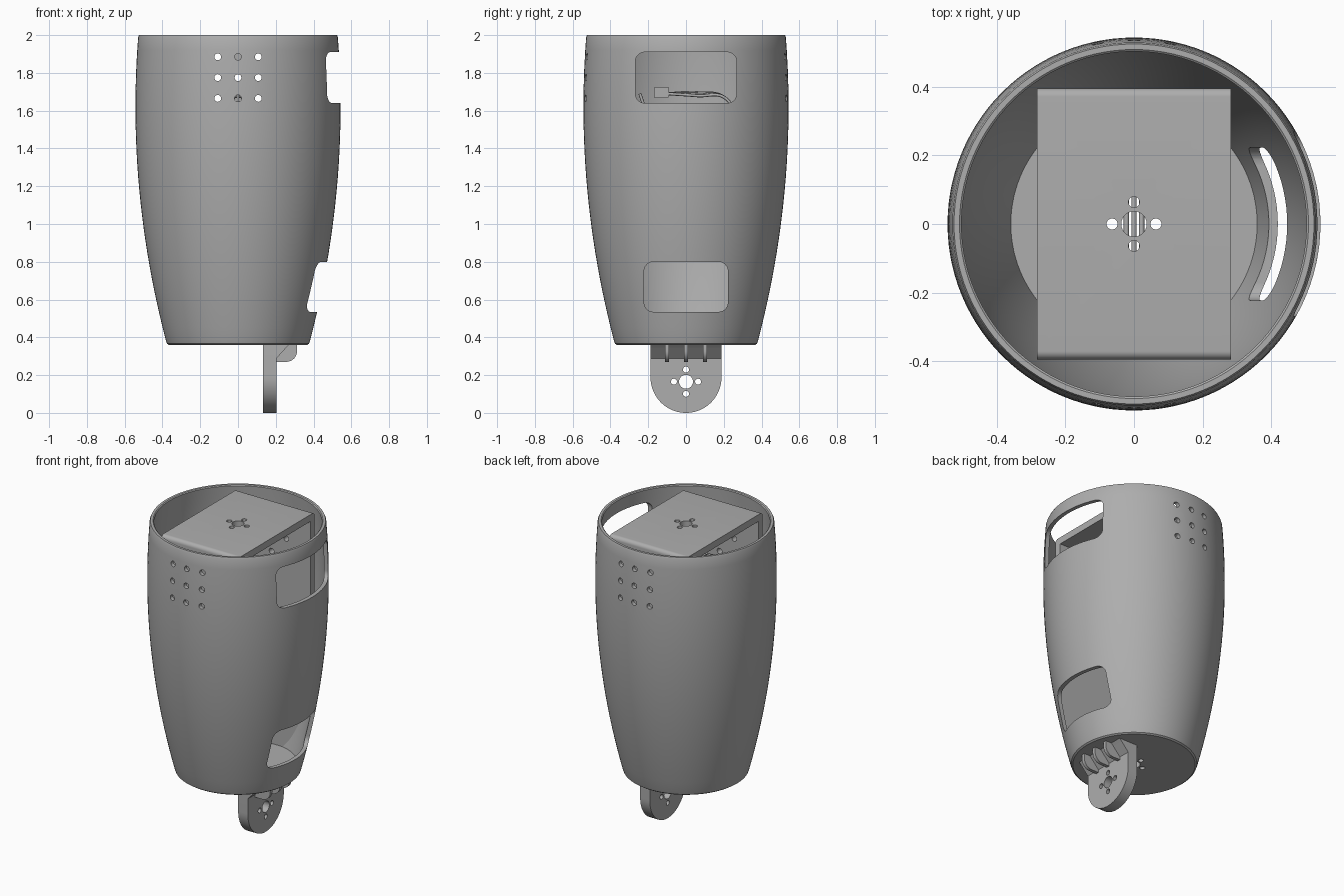
import bpy, bmesh, math
from mathutils import Vector

cube = bpy.data.objects.get("Cube")
if cube:
    bpy.data.objects.remove(cube, do_unlink=True)

grey = bpy.data.materials.new("plain_grey")
grey.use_nodes = True
COLOUR = (0.42, 0.42, 0.42, 1)
grey.diffuse_color = COLOUR
grey.node_tree.nodes["Principled BSDF"].inputs["Base Color"].default_value = COLOUR


def finish(name, bm):
    bmesh.ops.recalc_face_normals(bm, faces=bm.faces)
    mesh = bpy.data.meshes.new(name)
    bm.to_mesh(mesh)
    bm.free()
    obj = bpy.data.objects.new(name, mesh)
    bpy.context.collection.objects.link(obj)
    mesh.materials.append(grey)
    return obj


def prism(name, outline, axis, lo, hi):
    """Extrude a 2D outline along x, y or z."""
    place = {"x": lambda a, b: (lo, a, b),
             "y": lambda a, b: (a, lo, b),
             "z": lambda a, b: (a, b, lo)}[axis]
    bm = bmesh.new()
    face = bm.faces.new([bm.verts.new(place(a, b)) for a, b in outline])
    out = bmesh.ops.extrude_face_region(bm, geom=[face])
    shift = Vector([(hi - lo) * (axis == k) for k in "xyz"])
    bmesh.ops.translate(bm, vec=shift,
                        verts=[v for v in out["geom"] if isinstance(v, bmesh.types.BMVert)])
    return finish(name, bm)


def arc(ca, cb, r, start, end, n=8):
    return [(ca + r * math.cos(math.radians(start + (end - start) * i / n)),
             cb + r * math.sin(math.radians(start + (end - start) * i / n)))
            for i in range(n + 1)]


def circle(ca, cb, r, n=24):
    return arc(ca, cb, r, 0, 360, n)[:-1]


def rounded_rect(a0, a1, b0, b1, r):
    return (arc(a1 - r, b1 - r, r, 0, 90) + arc(a0 + r, b1 - r, r, 90, 180)
            + arc(a0 + r, b0 + r, r, 180, 270) + arc(a1 - r, b0 + r, r, 270, 360))


def lathe(name, profile):
    bm = bmesh.new()
    verts = [bm.verts.new((r, 0, z)) for r, z in profile]
    edges = [bm.edges.new(pair) for pair in zip(verts, verts[1:])]
    bmesh.ops.spin(bm, geom=verts + edges, cent=(0, 0, 0), axis=(0, 0, 1),
                   angle=math.tau, steps=112, use_merge=True)
    bmesh.ops.remove_doubles(bm, verts=bm.verts, dist=1e-5)
    return finish(name, bm)


def boolean(obj, tools, operation="DIFFERENCE", keep=False):
    for tool in tools:
        mod = obj.modifiers.new("cut", "BOOLEAN")
        mod.operation, mod.solver, mod.object = operation, "EXACT", tool
        bpy.context.view_layer.objects.active = obj
        bpy.ops.object.modifier_apply(modifier=mod.name)
        if not keep:
            bpy.data.objects.remove(tool, do_unlink=True)


def smooth(obj, angle=30):
    bpy.ops.object.select_all(action="DESELECT")
    obj.select_set(True)
    bpy.context.view_layer.objects.active = obj
    bpy.ops.object.shade_smooth_by_angle(angle=math.radians(angle))


def hub_holes(axis, a, b, lo, hi):
    """Centre bore with four screw holes around it."""
    spots = [(a, b, 0.037)] + [(a + da, b + db, 0.016) for da, db in
                               ((0.064, 0), (-0.064, 0), (0, 0.064), (0, -0.064))]
    return [prism("cutter", circle(*s), axis, lo, hi) for s in spots]


def radius(z):
    return 0.543 - 0.1055 * (z - 1.62) ** 2


# Bulging shell with a closed floor
BASE, FLOOR, TOP, WALL, STEPS = 0.36, 0.395, 2.0, 0.026, 24
outer_z = [0.385 + (TOP - 0.01 - 0.385) * i / STEPS for i in range(STEPS + 1)]
inner_z = [TOP - 0.005 + (FLOOR - TOP + 0.005) * i / STEPS for i in range(STEPS + 1)]
profile = ([(0, BASE), (0.366, BASE), (0.376, 0.367)]
           + [(radius(z), z) for z in outer_z]
           + [(0.524, TOP), (0.508, TOP)]
           + [(radius(z) - WALL, z) for z in inner_z] + [(0, FLOOR)])
shell = lathe("shell", profile)

# Side windows, floor holes and the front and back grid of holes
windows = [prism("cutter", rounded_rect(-0.268, 0.268, 1.64, 1.91, 0.05), "x", 0.2, 0.7),
           prism("cutter", rounded_rect(-0.222, 0.222, 0.535, 0.80, 0.05), "x", 0.2, 0.7)]
grid = [prism("cutter", circle(x, z, 0.018, 16), "y", -0.7, 0.7)
        for x in (-0.107, 0, 0.107) for z in (1.665, 1.775, 1.885)]
boolean(shell, windows + hub_holes("z", 0, 0, 0.3, 0.45))
boolean(shell, grid, keep=True)
smooth(shell)

# Inner bracket: top plate with two flanges that run down into the shell
W, T, R, LID = 0.395, 0.045, 0.025, 1.98
outline = ([(W, 0.38)] + arc(W - R, LID - R, R, 0, 90) + arc(R - W, LID - R, R, 90, 180)
           + [(-W, 0.38), (T - W, 0.38), (T - W, LID - T), (W - T, LID - T), (W - T, 0.38)])
bracket = prism("inner_bracket", outline, "x", -0.283, 0.283)
trim_z = [0.375 + (2.05 - 0.375) * i / STEPS for i in range(STEPS + 1)]
trim = lathe("cutter", [(0, 0.375)] + [(radius(z) - 0.013, z) for z in trim_z] + [(0, 2.05)])
boolean(bracket, [trim], "INTERSECT")
boolean(bracket, grid + hub_holes("z", 0, 0, 1.85, 2.1))
smooth(bracket)

# Hanging mounting tab with a rounded end
HALF = 0.188
tab = prism("mounting_tab", [(HALF, 0.37)] + arc(0, HALF, HALF, 0, -180, 32) + [(-HALF, 0.37)],
            "x", 0.133, 0.203)
boolean(tab, hub_holes("x", 0, 0.165, 0.1, 0.25))
smooth(tab)

# Fillet between tab and floor, and three stiffening ribs
prism("tab_fillet", [(0.2, 0.365), (0.2, 0.285), (0.255, 0.345), (0.275, 0.365)],
      "y", -HALF, HALF)
rib = [(0.2, 0.365), (0.2, 0.27)] + arc(0.255, 0.328, 0.058, -90, 0) + [(0.313, 0.365)]
for side, y in (("right", -0.1), ("middle", 0), ("left", 0.1)):
    smooth(prism("tab_rib_" + side, rib, "y", y - 0.011, y + 0.011))

# Loose cable: connector and three wires
plug = prism("cable_plug", rounded_rect(-0.17, -0.09, 1.668, 1.725, 0.008), "x", -0.035, 0.035)
smooth(plug)
for i, x in enumerate((-0.022, 0, 0.022)):
    curve = bpy.data.curves.new("cable_wire", "CURVE")
    curve.dimensions, curve.bevel_depth, curve.bevel_resolution = "3D", 0.008, 2
    curve.use_fill_caps = True
    spline = curve.splines.new("BEZIER")
    path = [(-0.1, 1.69), (0.06, 1.695 - 0.008 * i), (0.21, 1.665), (0.235, 1.6),
            (0.0, 1.58), (-0.21, 1.62), (-0.245, 1.69)]
    spline.bezier_points.add(len(path) - 1)
    for p, (y, z) in zip(spline.bezier_points, path):
        p.co = (x, y, z)
        p.handle_left_type = p.handle_right_type = "AUTO"
    wire = bpy.data.objects.new("cable_wire_%d" % (i + 1), curve)
    bpy.context.collection.objects.link(wire)
    curve.materials.append(grey)
